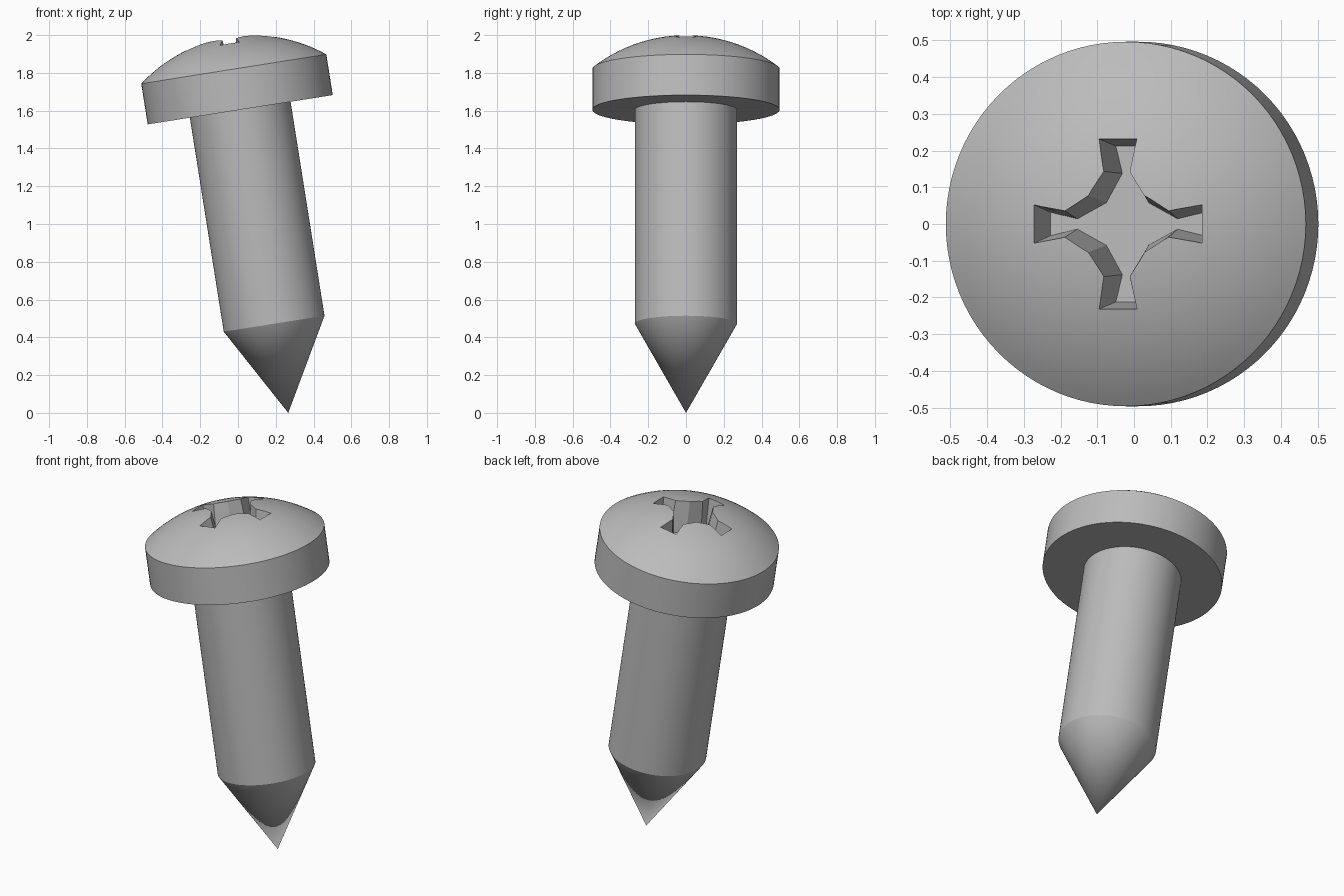
import bpy, bmesh, math
from mathutils import Matrix

cube = bpy.data.objects.get("Cube")
if cube:
    bpy.data.objects.remove(cube, do_unlink=True)

# Main dimensions along the screw axis, measured up from the tip
SEGMENTS = 96
SHANK_R, POINT_H = 0.27, 0.478
HEAD_R, RIM_LOW, RIM_TOP = 0.496, 1.625, 1.843
DOME_MID = 1.21
DOME_R = math.hypot(HEAD_R, RIM_TOP - DOME_MID)
FLOOR = DOME_MID + DOME_R - 0.20
TILT = Matrix.Translation((0.266, 0, 0)) @ Matrix.Rotation(math.radians(-9), 4, 'Y')

steel = bpy.data.materials.new("steel grey")
steel.use_nodes = True
steel.diffuse_color = (0.5, 0.5, 0.5, 1)
steel.node_tree.nodes["Principled BSDF"].inputs["Base Color"].default_value = (0.5, 0.5, 0.5, 1)


def make_object(name, bm):
    bmesh.ops.recalc_face_normals(bm, faces=bm.faces)
    bm.transform(TILT)
    mesh = bpy.data.meshes.new(name)
    bm.to_mesh(mesh)
    bm.free()
    obj = bpy.data.objects.new(name, mesh)
    bpy.context.collection.objects.link(obj)
    mesh.materials.append(steel)
    return obj


def lathe(name, profile):
    """Spin a list of (radius, height) points around the axis."""
    bm = bmesh.new()
    verts = [bm.verts.new((r, 0, z)) for r, z in profile]
    edges = [bm.edges.new(pair) for pair in zip(verts, verts[1:])]
    bmesh.ops.spin(bm, geom=verts + edges, cent=(0, 0, 0), axis=(0, 0, 1),
                   angle=math.tau, steps=SEGMENTS)
    bmesh.ops.remove_doubles(bm, verts=bm.verts, dist=0.0001)
    return make_object(name, bm)


def smooth(obj):
    bpy.ops.object.select_all(action='DESELECT')
    obj.select_set(True)
    bpy.context.view_layer.objects.active = obj
    bpy.ops.object.shade_smooth_by_angle(angle=math.radians(25))


# Shank with its conical point
shank = lathe("shank", [(0, 0), (SHANK_R, POINT_H), (SHANK_R, RIM_LOW + 0.02), (0, RIM_LOW + 0.02)])

# Head: straight rim under a spherical dome
rim_angle = math.asin(HEAD_R / DOME_R)
dome = [(DOME_R * math.sin(a), DOME_MID + DOME_R * math.cos(a))
        for a in (rim_angle * (1 - i / 16) for i in range(17))]
head = lathe("head", [(0, RIM_LOW), (HEAD_R, RIM_LOW)] + dome)

# Tapered cross-shaped cutter for the driver recess
bottom = [(0.212, 0.032), (0.138, 0.014), (0.058, 0.058), (0.014, 0.138), (0.032, 0.212)]
top = [(0.233, 0.054), (0.143, 0.035), (0.076, 0.076), (0.035, 0.143), (0.054, 0.233)]


def cross_ring(bm, stretch, z):
    ring = []
    for quarter in range(4):
        turn = Matrix.Rotation(quarter * math.pi / 2, 3, 'Z')
        for (bx, by), (tx, ty) in zip(bottom, top):
            x, y = bx + (tx - bx) * stretch, by + (ty - by) * stretch
            ring.append(bm.verts.new(turn @ Matrix.Identity(3).col[0] * x
                                     + turn @ Matrix.Identity(3).col[1] * y
                                     + Matrix.Identity(3).col[2] * z))
    return ring


bm = bmesh.new()
low = cross_ring(bm, 0, FLOOR)
high = cross_ring(bm, 1.3, FLOOR + 0.234)
bm.faces.new(low)
bm.faces.new(high)
for i in range(len(low)):
    j = (i + 1) % len(low)
    bm.faces.new((low[i], low[j], high[j], high[i]))
cutter = make_object("recess_cutter", bm)
cutter.hide_render = True

# Cut the recess and bake it into the head
cut = head.modifiers.new("recess", 'BOOLEAN')
cut.operation = 'DIFFERENCE'
cut.solver = 'EXACT'
cut.object = cutter
bpy.context.view_layer.objects.active = head
bpy.ops.object.modifier_apply(modifier=cut.name)
bpy.data.objects.remove(cutter, do_unlink=True)

for part in (shank, head):
    smooth(part)
